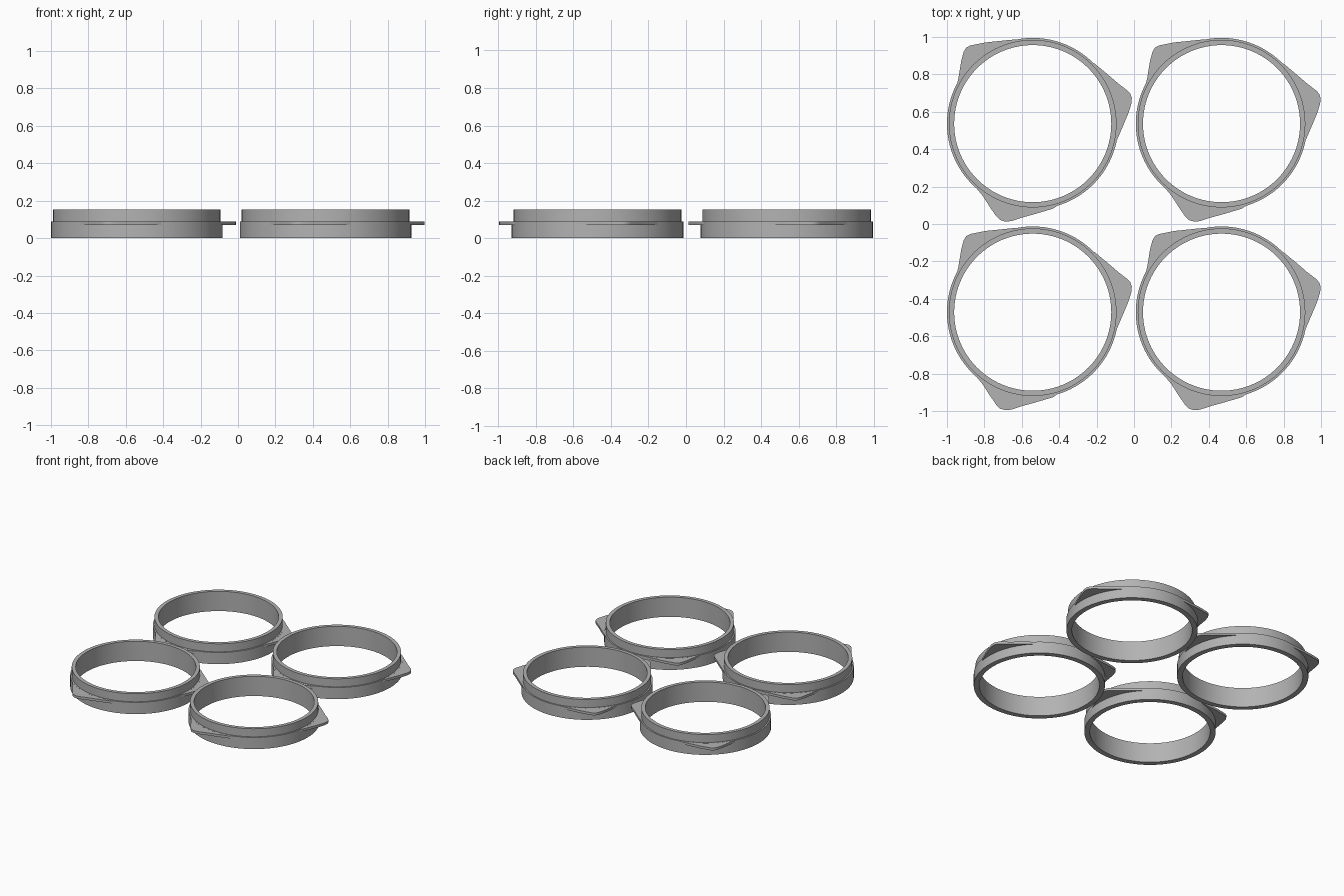
import bpy, bmesh, math

if "Cube" in bpy.data.objects:
    bpy.data.objects.remove(bpy.data.objects["Cube"])

gray = bpy.data.materials.new("plain gray")
gray.diffuse_color = (0.45, 0.45, 0.45, 1)
gray.use_nodes = True
gray.node_tree.nodes["Principled BSDF"].inputs["Base Color"].default_value = gray.diffuse_color

SEG = 96
R_IN, R_UP, R_LOW = 0.42, 0.448, 0.4585
Z_STEP, Z_TOP = 0.09, 0.152


def finish(name, bm, loc):
    bmesh.ops.recalc_face_normals(bm, faces=bm.faces)
    me = bpy.data.meshes.new(name)
    bm.to_mesh(me)
    bm.free()
    me.materials.append(gray)
    ob = bpy.data.objects.new(name, me)
    ob.location = loc
    bpy.context.collection.objects.link(ob)
    bpy.ops.object.select_all(action='DESELECT')
    ob.select_set(True)
    bpy.context.view_layer.objects.active = ob
    bpy.ops.object.shade_smooth_by_angle(angle=math.radians(30))
    return ob


def stepped_ring(name, loc):
    # closed cross-section swept around the vertical axis
    profile = [(R_IN, 0), (R_LOW, 0), (R_LOW, Z_STEP),
               (R_UP, Z_STEP), (R_UP, Z_TOP), (R_IN, Z_TOP)]
    bm = bmesh.new()
    loops = []
    for i in range(SEG):
        a = 2 * math.pi * i / SEG
        loops.append([bm.verts.new((r * math.cos(a), r * math.sin(a), z)) for r, z in profile])
    n = len(profile)
    for i in range(SEG):
        p, q = loops[i], loops[(i + 1) % SEG]
        for j in range(n):
            k = (j + 1) % n
            bm.faces.new((p[j], q[j], q[k], p[k]))
    return finish(name, bm, loc)


def grip_tab(name, outline, loc):
    # thin plate from the outline back to an arc buried in the ring wall
    a0 = math.atan2(outline[0][1], outline[0][0])
    a1 = math.atan2(outline[-1][1], outline[-1][0])
    if a1 < a0:
        a1 += 2 * math.pi
    arc = [(0.435 * math.cos(a1 + (a0 - a1) * t / 16),
            0.435 * math.sin(a1 + (a0 - a1) * t / 16)) for t in range(17)]
    bm = bmesh.new()
    face = bm.faces.new([bm.verts.new((x, y, 0.071)) for x, y in outline + arc])
    ext = bmesh.ops.extrude_face_region(bm, geom=[face])
    top = [v for v in ext["geom"] if isinstance(v, bmesh.types.BMVert)]
    bmesh.ops.translate(bm, verts=top, vec=(0, 0, 0.0185))
    return finish(name, bm, loc)


# tab outlines, counter-clockwise, relative to the ring centre
TABS = {
    "right_tab": [(0.425, -0.15), (0.442, -0.107), (0.484, -0.01), (0.51, 0.052), (0.527, 0.105),
                  (0.53, 0.137), (0.522, 0.16), (0.505, 0.178), (0.457, 0.215), (0.40, 0.264), (0.33, 0.322)],
    "back_left_tab": [(-0.08, 0.451), (-0.12, 0.448), (-0.254, 0.434), (-0.334, 0.418), (-0.355, 0.407),
                      (-0.369, 0.385), (-0.382, 0.337), (-0.398, 0.24), (-0.414, 0.177), (-0.435, 0.10)],
    "front_tab": [(-0.31, -0.335), (-0.268, -0.385), (-0.227, -0.449), (-0.195, -0.495), (-0.175, -0.515),
                  (-0.147, -0.524), (-0.115, -0.521), (-0.06, -0.503), (0.013, -0.483), (0.11, -0.454),
                  (0.15, -0.425)],
}

# four identical rings in a grid
for row, y in (("front", -0.4715), ("back", 0.5365)):
    for side, x in (("left", -0.5415), ("right", 0.468)):
        stepped_ring(f"{row}_{side}_ring", (x, y, 0))
        for tab, pts in TABS.items():
            grip_tab(f"{row}_{side}_ring_{tab}", pts, (x, y, 0))
